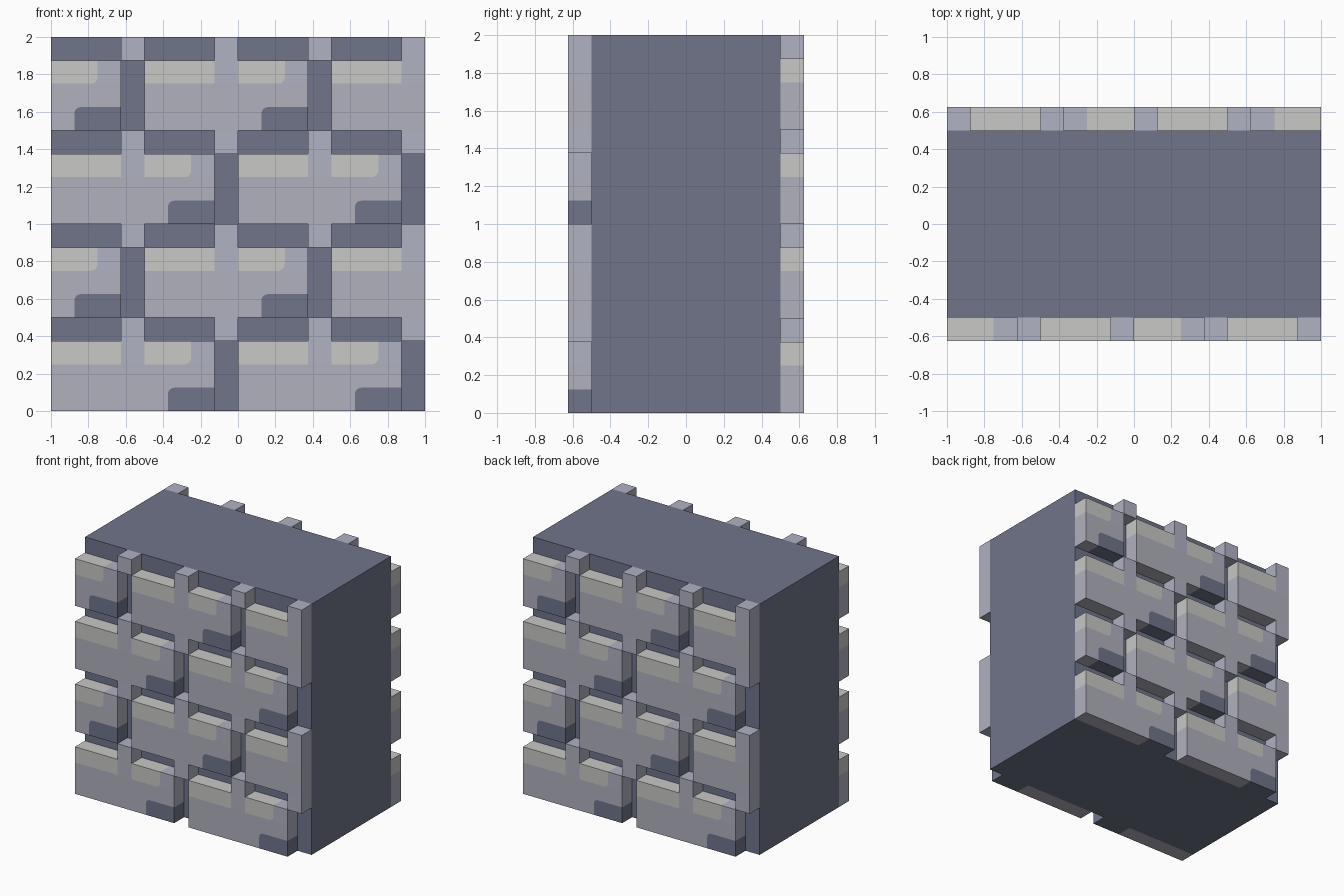
import bpy, bmesh, math

if "Cube" in bpy.data.objects:
    bpy.data.objects.remove(bpy.data.objects["Cube"])

U = 0.125          # module size of the brick pattern
N = 16             # modules across and up
FILLET = 0.035     # rounded corner of the painted patches


def material(name, rgb):
    m = bpy.data.materials.new(name)
    lin = [((c / 255 + 0.055) / 1.055) ** 2.4 for c in rgb]
    m.diffuse_color = (*lin, 1)
    m.use_nodes = True
    m.node_tree.nodes["Principled BSDF"].inputs["Base Color"].default_value = m.diffuse_color
    return m


SLATE, STONE, BLUE_STONE, CREAM = range(4)
mats = [material("dark slate", (112, 117, 138)),
        material("stone grey", (176, 177, 190)),
        material("blue grey", (176, 178, 194)),
        material("pale cream", (200, 200, 198))]


def cell(i, j):
    """Colour of a raised module, or None where the core shows."""
    if not (0 <= i < N and 0 <= j < N):
        return None
    k = j % 4
    c = (i + (0 if (j // 4) % 2 else 4)) % 8    # courses shift by half a brick
    if k == 3:
        return BLUE_STONE if c in (3, 7) else None
    if c == 3:
        return None
    if k == 2:
        return CREAM if c in (0, 1, 4, 5, 6) else BLUE_STONE
    if k == 0 and c in (1, 2):
        return SLATE
    return STONE


def rounded_corner(i, j):
    """Corner of a painted patch that is rounded: (sx, sz) or None."""
    c = (i + (0 if (j // 4) % 2 else 4)) % 8
    if c == 1 and j % 4 == 2:
        return (1, 0)
    if c == 1 and j % 4 == 0:
        return (0, 1)
    return None


def brick_facing(name):
    bm = bmesh.new()
    yf, yb = -0.625, -0.5

    def face(pts, mat):
        f = bm.faces.new([bm.verts.new(p) for p in pts])
        f.material_index = mat

    for i in range(N):
        for j in range(N):
            col = cell(i, j)
            if col is None:
                continue
            x, z = -1 + i * U, j * U
            quad = [(x, z), (x + U, z), (x + U, z + U), (x, z + U)]
            corner = rounded_corner(i, j)
            if corner is None:
                face([(a, yf, b) for a, b in quad], col)
            else:
                # patch with a rounded corner, and the leftover in stone
                cx, cz = x + corner[0] * U, z + corner[1] * U
                dx = 1 - 2 * corner[0]
                dz = 1 - 2 * corner[1]
                ox, oz = cx + dx * FILLET, cz + dz * FILLET
                arc = [(ox - dx * FILLET * math.cos(t * math.pi / 8),
                        oz - dz * FILLET * math.sin(t * math.pi / 8))
                       for t in range(5)]
                if dx * dz < 0:
                    arc.reverse()
                n = quad.index((cx, cz))
                # arc runs counter-clockwise around the patch centre
                patch = arc + [quad[(n + s) % 4] for s in (1, 2, 3)]
                face([(a, yf, b) for a, b in patch], col)
                face([(a, yf, b) for a, b in arc[::-1] + [(cx, cz)]], STONE)
            # side walls wherever the neighbour is not raised
            for s, (di, dj) in enumerate(((0, -1), (1, 0), (0, 1), (-1, 0))):
                if cell(i + di, j + dj) is None:
                    (ax, az), (bx, bz) = quad[s], quad[(s + 1) % 4]
                    face([(bx, yf, bz), (ax, yf, az), (ax, yb, az), (bx, yb, bz)], col)

    bmesh.ops.remove_doubles(bm, verts=bm.verts, dist=0.0005)
    me = bpy.data.meshes.new(name)
    bm.to_mesh(me)
    bm.free()
    for m in mats:
        me.materials.append(m)
    ob = bpy.data.objects.new(name, me)
    bpy.context.collection.objects.link(ob)
    return ob


# Solid core of the wall
bpy.ops.mesh.primitive_cube_add(size=1, location=(0, 0, 1))
core = bpy.context.object
core.name = "wall_core"
core.scale = (2, 1, 2)
core.data.materials.append(mats[SLATE])

# Brick facing on the front, turned half round for the back
front = brick_facing("front_bricks")
back = front.copy()
back.name = "back_bricks"
back.rotation_euler.z = math.pi
bpy.context.collection.objects.link(back)
